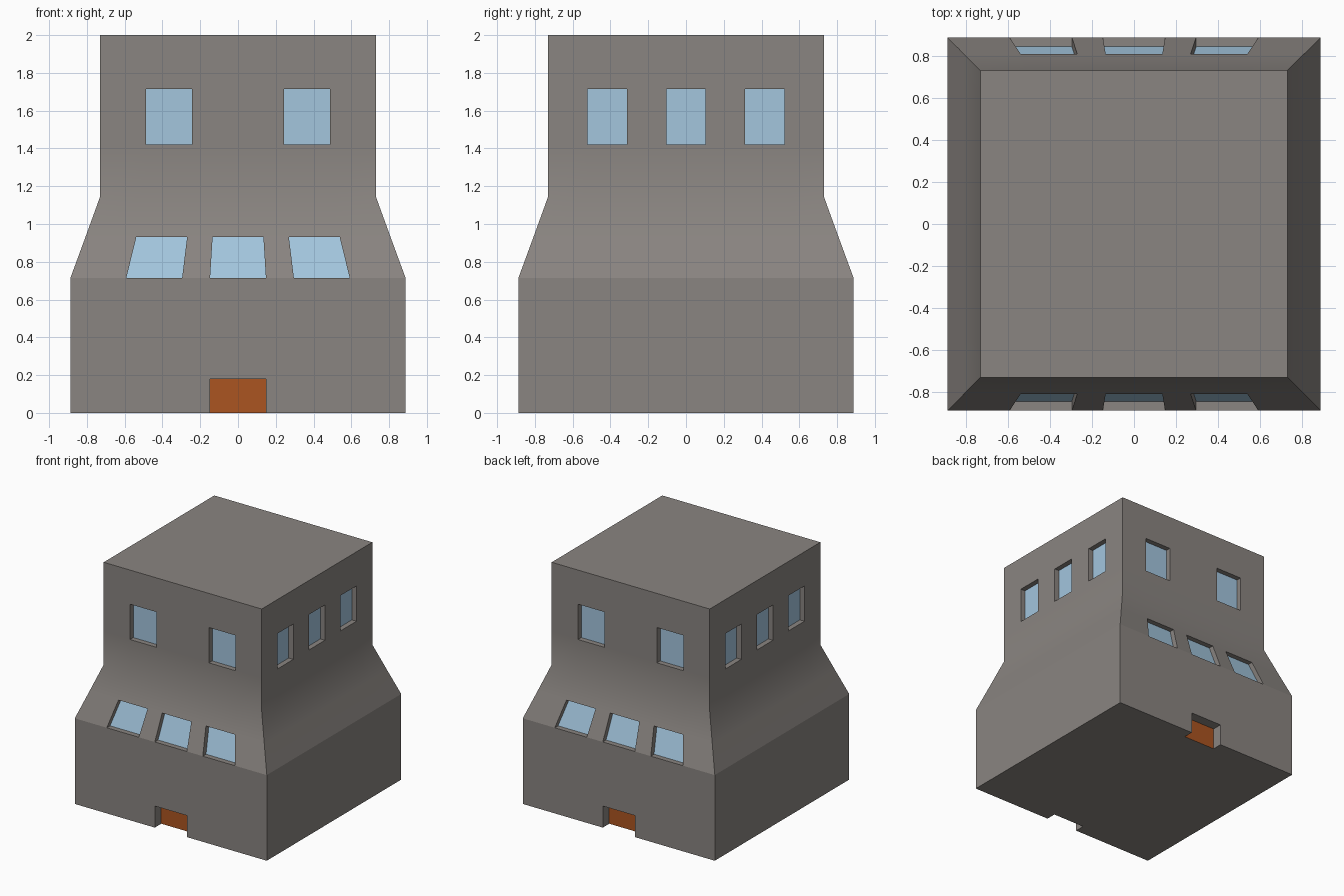
import bpy, bmesh, math

if "Cube" in bpy.data.objects:
    bpy.data.objects.remove(bpy.data.objects["Cube"])

def material(name, rgb):
    m = bpy.data.materials.new(name)
    m.diffuse_color = (*rgb, 1)
    m.use_nodes = True
    m.node_tree.nodes["Principled BSDF"].inputs["Base Color"].default_value = m.diffuse_color
    return m

STONE, GLASS, DOOR = 0, 1, 2
mats = [material("grey_stone", (0.253, 0.233, 0.218)),
        material("blue_glass", (0.367, 0.563, 0.730)),
        material("brown_door", (0.407, 0.089, 0.015))]

CREASE = 0.715
# outline rows: (height, half width)
rows = [(0, 0.887), (0.18, 0.887), (CREASE, 0.887), (0.93, 0.808),
        (1.145, 0.73), (1.42, 0.73), (1.715, 0.73), (2.0, 0.73)]

# column breaks as fractions of the half width
front_cols = [-1, -2/3, -1/3, -1/6, 1/6, 1/3, 2/3, 1]
side_cols = [-1 + 2 * i / 7 for i in range(8)]

# openings: (row, column) -> (material, recess depth)
front_open = {(0, 3): (DOOR, 0.085)}
for c in (1, 3, 5):
    front_open[(2, c)] = (GLASS, 0.043)
for c in (1, 5):
    front_open[(5, c)] = (GLASS, 0.043)
side_open = {(5, c): (GLASS, 0.043) for c in (1, 3, 5)}

bm = bmesh.new()

def quad(pts, mat=STONE):
    f = bm.faces.new([bm.verts.new(p) for p in pts])
    f.material_index = mat

def wall(turn, cols, openings):
    """One wall as a grid, with recessed panes in the open cells."""
    co, si = round(math.cos(turn * math.pi / 2)), round(math.sin(turn * math.pi / 2))

    def point(u, row, depth=0):
        z, h = rows[row]
        x, y = u * h, depth - h
        return (x * co - y * si, x * si + y * co, z)

    for r in range(len(rows) - 1):
        for c in range(len(cols) - 1):
            corners = [(cols[c], r), (cols[c + 1], r), (cols[c + 1], r + 1), (cols[c], r + 1)]
            outer = [point(*k) for k in corners]
            if (r, c) not in openings:
                quad(outer)
                continue
            mat, depth = openings[(r, c)]
            inner = [point(*k, depth) for k in corners]
            quad(inner, mat)
            for i in range(4):
                if r == 0 and i == 0:      # doorway is open at the ground
                    continue
                j = (i + 1) % 4
                quad([outer[i], outer[j], inner[j], inner[i]])

for t in range(4):
    wall(t, *((side_cols, side_open) if t % 2 else (front_cols, front_open)))
bmesh.ops.remove_doubles(bm, verts=bm.verts, dist=1e-4)

# roof and floor close the two open rims
for z in (0, 2.0):
    rim = [e for e in bm.edges if e.is_boundary and all(abs(v.co.z - z) < 1e-4 for v in e.verts)]
    for f in bmesh.ops.contextual_create(bm, geom=rim)["faces"]:
        f.material_index = STONE
bmesh.ops.recalc_face_normals(bm, faces=bm.faces)

# smooth only the soft bend above the slope
for f in bm.faces:
    f.smooth = True
for e in bm.edges:
    on_crease = all(abs(v.co.z - CREASE) < 1e-4 for v in e.verts)
    e.smooth = e.calc_face_angle(math.pi) < math.radians(30) and not on_crease

mesh = bpy.data.meshes.new("building")
for m in mats:
    mesh.materials.append(m)
bm.to_mesh(mesh)
bm.free()
bpy.context.collection.objects.link(bpy.data.objects.new("building", mesh))
